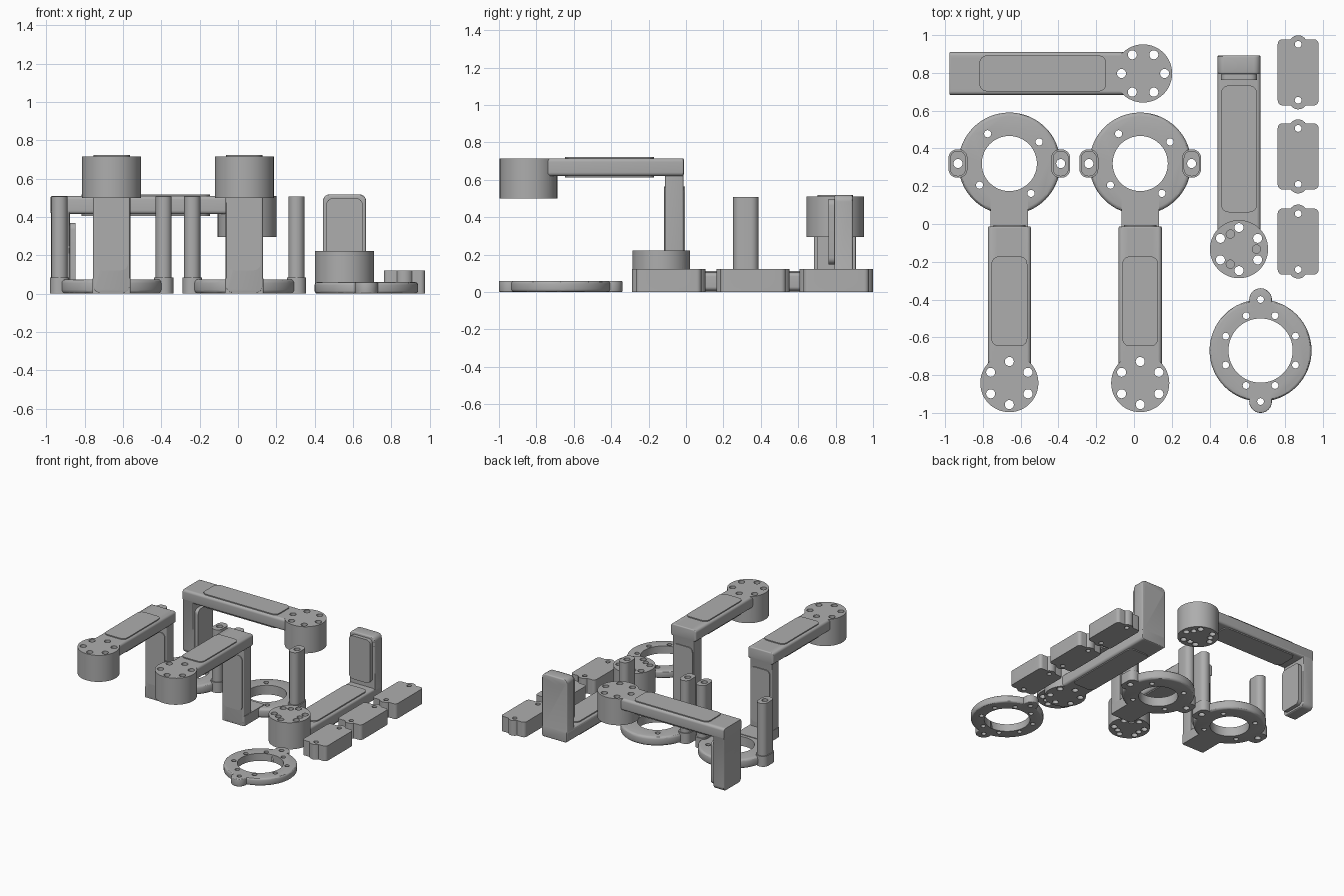
import bpy, bmesh
from math import sin, cos, pi, radians
from mathutils import Matrix, Vector

if "Cube" in bpy.data.objects:
    bpy.data.objects.remove(bpy.data.objects["Cube"], do_unlink=True)

grey = bpy.data.materials.new("plain grey")
grey.use_nodes = True
grey.diffuse_color = (0.42, 0.42, 0.42, 1)
grey.node_tree.nodes["Principled BSDF"].inputs["Base Color"].default_value = (0.42, 0.42, 0.42, 1)

made = []
AT = Matrix.Translation
# Turns an XY outline extruded along Z into a YZ outline extruded along X
ALONG_X = Matrix(((0, 0, 1, 0), (1, 0, 0, 0), (0, 1, 0, 0), (0, 0, 0, 1)))


def circle(r, n=24, cx=0, cy=0):
    return [(cx + r * cos(2 * pi * i / n), cy + r * sin(2 * pi * i / n)) for i in range(n)]


def rounded(w, h, r, cx=0, cy=0, n=6):
    pts = []
    for k, (sx, sy) in enumerate(((1, 1), (-1, 1), (-1, -1), (1, -1))):
        for i in range(n + 1):
            a = pi / 2 * (k + i / n)
            pts.append((cx + sx * (w / 2 - r) + r * cos(a), cy + sy * (h / 2 - r) + r * sin(a)))
    return pts


def prism(name, outline, z0, z1, bevel=0, turn=Matrix()):
    """Extrude an outline, optionally rounding both rims."""
    bm = bmesh.new()
    base = bm.faces.new([bm.verts.new((x, y, z0)) for x, y in outline])
    up = bmesh.ops.extrude_face_region(bm, geom=[base])
    bmesh.ops.translate(bm, vec=(0, 0, z1 - z0),
                        verts=[v for v in up["geom"] if isinstance(v, bmesh.types.BMVert)])
    bmesh.ops.remove_doubles(bm, verts=bm.verts[:], dist=1e-5)
    if bevel:
        rims = [e for e in bm.edges if abs(e.verts[0].co.z - e.verts[1].co.z) < 1e-6]
        bmesh.ops.bevel(bm, geom=rims, offset=bevel, segments=3, profile=0.5, affect='EDGES')
    bm.transform(turn)
    bmesh.ops.recalc_face_normals(bm, faces=bm.faces[:])
    mesh = bpy.data.meshes.new(name)
    bm.to_mesh(mesh)
    bm.free()
    mesh.materials.append(grey)
    ob = bpy.data.objects.new(name, mesh)
    bpy.context.scene.collection.objects.link(ob)
    made.append(ob)
    return ob


def combine(ob, others, mode='DIFFERENCE'):
    """Apply booleans to ob and remove the helper objects."""
    for other in others:
        mod = ob.modifiers.new("join", 'BOOLEAN')
        mod.object, mod.operation, mod.solver = other, mode, 'EXACT'
    bpy.context.view_layer.update()
    done = bpy.data.meshes.new_from_object(ob.evaluated_get(bpy.context.evaluated_depsgraph_get()))
    ob.modifiers.clear()
    ob.data = done
    for other in others:
        made.remove(other)
        bpy.data.objects.remove(other, do_unlink=True)
    return ob


def drills(points, r, z0, z1, turn=Matrix()):
    return [prism("drill", circle(r, 20, x, y), z0, z1, 0, turn) for x, y in points]


def arm(name, place, length, drop, width, bolted):
    """Beam along +X with a drum at the origin and a post hanging at the far end."""
    first = len(made)
    body = prism(name + "_body", circle(0.154, 48), -0.215, 0)
    beam = prism("beam", rounded(0.228, 0.095, 0.02, 0, -0.0475), 0.06, length, 0.008, ALONG_X)
    post = prism("post", rounded(width, drop, 0.035, 0, -drop / 2), length - 0.1, length - 0.001,
                 0.01, ALONG_X)
    combine(body, [beam, post], 'UNION')
    holes = drills(circle(0.114, 6), 0.024, -0.3, 0.1)
    holes += drills([(-y, x) for x, y in circle(0.092, 3)], 0.022, -0.3, -0.17)
    inner = length - 0.1
    bolts = [(s * 0.058, 0.065 - drop) for s in (-1, 1)]
    if bolted:
        holes += drills(bolts, 0.024, inner - 0.1, length + 0.1, ALONG_X)
        holes += drills(bolts, 0.05, inner - 0.1, inner + 0.02, ALONG_X)
    combine(body, holes)

    # Raised pads above and below the beam
    span = (0.195, length - 0.16)
    pad = rounded(span[1] - span[0], 0.19, 0.04, sum(span) / 2)
    prism(name + "_top_pad", pad, -0.01, 0.008)
    prism(name + "_under_pad", pad, -0.104, -0.085)

    # Raised pads on the post
    if bolted:
        high, low = -0.14, 0.02 - drop
        ob = prism(name + "_post_pad", rounded(0.19, high - low, 0.035, 0, (high + low) / 2),
                   inner - 0.03, inner + 0.01, 0, ALONG_X)
        combine(ob, drills(bolts, 0.05, inner - 0.1, inner + 0.1, ALONG_X))
    else:
        high, low = -0.15, 0.12 - drop
        pad = rounded(0.17, high - low, 0.035, 0, (high + low) / 2)
        prism(name + "_front_post_pad", pad, inner - 0.006, inner + 0.01, 0, ALONG_X)
        prism(name + "_back_post_pad", pad, length - 0.01, length + 0.006, 0, ALONG_X)
    for ob in made[first:]:
        ob.data.transform(place)


def ring_stand(name, x, y):
    """Flat ring with two pillars and a foot running to the post."""
    first = len(made)
    ring = prism(name + "_ring", circle(0.27, 64), 0, 0.075, 0.02)
    extra = [prism("foot", rounded(0.2, 0.26, 0.01, 0, -0.30), 0, 0.08)]
    for s in (-1, 1):
        extra.append(prism("tab", rounded(0.1, 0.15, 0.045, s * 0.272), 0, 0.085))
    combine(ring, extra, 'UNION')
    cuts = [prism("bore", circle(0.146, 48), -0.1, 0.2)]
    spots = [(0.195 * cos(radians(a)), 0.195 * sin(radians(a))) for a in (36, 126, 216, 306)]
    ends = [(s * 0.272, 0) for s in (-1, 1)]
    combine(ring, cuts + drills(spots, 0.019, -0.1, 0.2) + drills(ends, 0.024, -0.1, 0.2))
    for side, (px, py) in zip(("right", "left"), ends):
        pillar = prism(f"{name}_{side}_pillar", rounded(0.084, 0.135, 0.04, px, py), 0.08, 0.508)
        combine(pillar, drills([(px, py)], 0.024, 0, 0.6))
    for ob in made[first:]:
        ob.data.transform(AT((x, y, 0)))


# Two standing arms with ring bases
for side, x in (("right", -0.66), ("middle", 0.033)):
    ring_stand(side + "_stand", x, 0.32)
    arm(side + "_arm", AT((x, -0.842, 0.715)) @ Matrix.Rotation(pi / 2, 4, 'Z'),
        0.83, 0.713, 0.195, False)

# Long arm across the back, and its twin lying upside down
arm("back_arm", AT((0.048, 0.797, 0.51)) @ Matrix.Rotation(pi, 4, 'Z'), 1.026, 0.51, 0.226, True)
arm("lying_arm", AT((0.556, -0.133, 0.008)) @ Matrix.Rotation(pi / 2, 4, 'Z')
    @ Matrix.Rotation(pi, 4, 'X'), 1.026, 0.51, 0.226, True)

# Loose clamp ring
loose = prism("loose_ring", circle(0.27, 64), 0, 0.06, 0.015)
tabs = [(0, -0.27), (0, 0.27)]
combine(loose, [prism("tab", circle(0.06, 32, *t), 0, 0.06, 0.006) for t in tabs], 'UNION')
step = pi / 8
spots = [(0.2 * cos(step * k), 0.2 * sin(step * k)) for k in range(1, 16, 2)]
combine(loose, [prism("bore", circle(0.17, 64), -0.1, 0.2)]
        + drills(spots + tabs, 0.018, -0.1, 0.2))
loose.data.transform(AT((0.67, -0.67, 0)))

# Three saddle clips
for place, y in (("front", -0.093), ("middle", 0.358), ("back", 0.803)):
    clip = prism(place + "_clip", rounded(0.216, 0.35, 0.025), 0, 0.122)
    lugs = [(0, -0.148), (0, 0.148)]
    combine(clip, [prism("lug", circle(0.048, 32, *p), 0, 0.122) for p in lugs], 'UNION')
    trough = prism("trough", circle(0.1, 48, 0, 0.13), -0.3, 0.3, 0, ALONG_X)
    combine(clip, [trough] + drills(lugs, 0.018, -0.1, 0.3))
    clip.data.transform(AT((0.869, y, 0)))

# Smooth the round surfaces and keep the edges crisp
bpy.ops.object.select_all(action='DESELECT')
for ob in made:
    ob.select_set(True)
bpy.context.view_layer.objects.active = made[0]
bpy.ops.object.shade_smooth_by_angle(angle=radians(30))
